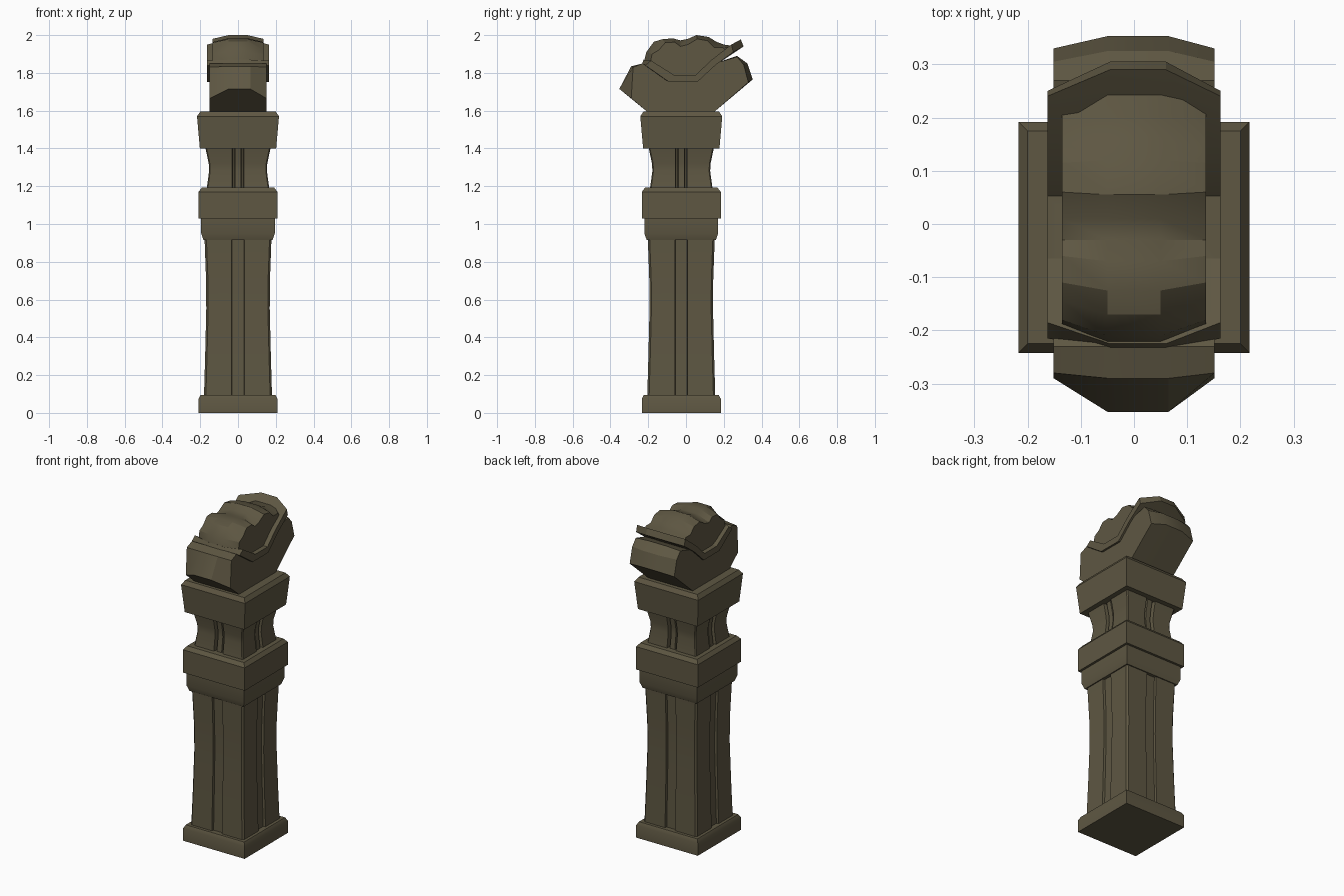
import bpy, bmesh, math

stone = bpy.data.materials.new("olive stone")
stone.diffuse_color = (0.112, 0.095, 0.055, 1)
CY = -0.025  # the column sits slightly forward of centre


def loft(name, rings):
    """Skin a list of equal-length point rings and cap both ends."""
    bm = bmesh.new()
    vs = [[bm.verts.new(p) for p in r] for r in rings]
    n = len(vs[0])
    for a, b in zip(vs, vs[1:]):
        for i in range(n):
            j = (i + 1) % n
            bm.faces.new((a[i], a[j], b[j], b[i]))
    bm.faces.new(vs[0][::-1])
    bm.faces.new(vs[-1])
    bmesh.ops.recalc_face_normals(bm, faces=bm.faces)
    me = bpy.data.meshes.new(name)
    bm.to_mesh(me)
    bm.free()
    me.materials.append(stone)
    ob = bpy.data.objects.new(name, me)
    bpy.context.collection.objects.link(ob)
    bpy.ops.object.select_all(action='DESELECT')
    ob.select_set(True)
    bpy.context.view_layer.objects.active = ob
    bpy.ops.object.shade_smooth_by_angle(angle=math.radians(28))
    return ob


def square_ring(h, z, chamfer=0.0, notch=()):
    """Square outline; notch = (offset, depth) points repeated on each side."""
    side = [(-(h - chamfer), -h)] + [(x, -h + d) for x, d in notch]
    if chamfer:
        side.append((h - chamfer, -h))
    ring = []
    for _ in range(4):
        ring += [(x, y + CY, z) for x, y in side]
        side = [(-y, x) for x, y in side]
    return ring


def column_part(name, profile, chamfer=0.0, notch=()):
    return loft(name, [square_ring(h, z, chamfer, notch) for h, z in profile])


# Column, from the ground up
column_part("base_block", [(0.209, 0), (0.209, 0.075), (0.198, 0.096)])
groove = [(-0.034, 0), (-0.031, 0.013), (0.031, 0.013), (0.034, 0)]
column_part("grooved_shaft", [(0.180, 0.09), (0.174, 0.3), (0.168, 0.55),
                              (0.169, 0.7), (0.177, 0.92)], 0.01, groove)
column_part("lower_collar", [(0.183, 0.915), (0.195, 0.95), (0.195, 1.035)])
column_part("upper_collar", [(0.209, 1.03), (0.209, 1.17), (0.192, 1.192)])
slots = [(-0.031, 0), (-0.027, 0.03), (-0.019, 0.03), (-0.016, 0.008),
         (0.016, 0.008), (0.019, 0.03), (0.027, 0.03), (0.031, 0)]
column_part("slotted_neck", [(0.166, 1.185), (0.153, 1.28), (0.155, 1.32),
                             (0.173, 1.405)], 0.006, slots)
column_part("capital", [(0.202, 1.40), (0.217, 1.57), (0.200, 1.595)])


def cross_loft(name, edge, middle, xs):
    """Skin side profiles (y, z) across x: edge, middle, middle, edge."""
    profiles = [edge, middle, middle, edge]
    return loft(name, [[(x, y, z) for y, z in p] for x, p in zip(xs, profiles)])


# Flared head block with bulged front and back
edge = [(-0.20, 1.59), (-0.29, 1.665), (-0.28, 1.83), (-0.23, 1.85),
        (-0.08, 1.77), (0.06, 1.77), (0.15, 1.85), (0.27, 1.885),
        (0.305, 1.845), (0.33, 1.75), (0.145, 1.59)]
middle = [(-0.20, 1.59), (-0.353, 1.715), (-0.29, 1.835), (-0.23, 1.85),
          (-0.08, 1.77), (0.06, 1.77), (0.15, 1.85), (0.27, 1.89),
          (0.325, 1.85), (0.353, 1.765), (0.145, 1.59)]
cross_loft("head_block", edge, middle, (-0.151, -0.05, 0.065, 0.151))

# Bent slab with a raised rim resting across the head
edge = [(-0.215, 1.84), (-0.09, 1.752), (0.06, 1.752), (0.155, 1.84),
        (0.25, 1.91), (0.24, 1.95), (0.13, 1.865), (0.053, 1.79),
        (-0.065, 1.79), (-0.185, 1.865)]
middle = [(-0.235, 1.84), (-0.09, 1.752), (0.06, 1.752), (0.155, 1.84),
          (0.305, 1.94), (0.29, 1.977), (0.13, 1.865), (0.053, 1.79),
          (-0.065, 1.79), (-0.225, 1.87)]
cross_loft("bent_slab", edge, middle, (-0.163, -0.045, 0.06, 0.163))

# Lumpy filling held by the slab
edge = [(-0.19, 1.85), (-0.06, 1.775), (0.05, 1.775), (0.13, 1.85),
        (0.215, 1.91), (0.195, 1.935), (0.15, 1.935), (0.115, 1.97),
        (0.06, 1.98), (0.01, 1.95), (-0.03, 1.94), (-0.06, 1.963),
        (-0.11, 1.96), (-0.145, 1.92), (-0.18, 1.90)]
middle = [(-0.225, 1.85), (-0.06, 1.775), (0.05, 1.775), (0.13, 1.85),
          (0.27, 1.94), (0.20, 1.95), (0.16, 1.965), (0.12, 1.99),
          (0.055, 2.0), (0.01, 1.98), (-0.03, 1.972), (-0.07, 1.983),
          (-0.125, 1.978), (-0.17, 1.965), (-0.21, 1.91)]
cross_loft("lumpy_filling", edge, middle, (-0.135, -0.05, 0.05, 0.135))
